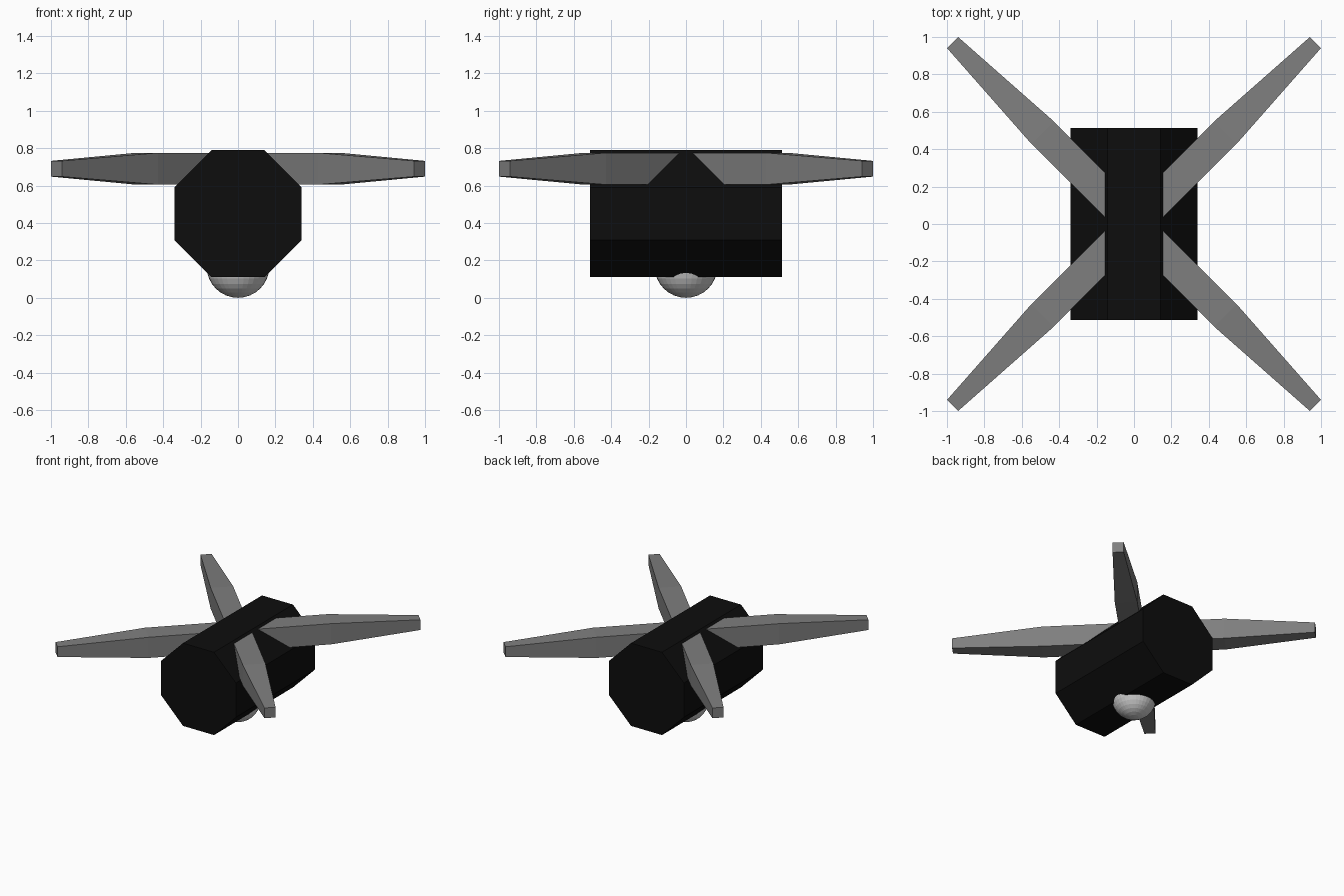
import bpy, math
from mathutils import Vector

if "Cube" in bpy.data.objects:
    bpy.data.objects.remove(bpy.data.objects["Cube"])


def material(name, value):
    m = bpy.data.materials.new(name)
    m.diffuse_color = (value, value, value, 1)
    m.use_nodes = True
    m.node_tree.nodes["Principled BSDF"].inputs["Base Color"].default_value = m.diffuse_color
    return m


BLACK = material("matte_black", 0.004)
GREY = material("mid_grey", 0.21)
LIGHT = material("light_grey", 0.6)


def loft(name, rings, mat):
    """Join matching rings of points into a closed solid."""
    n = len(rings[0])
    verts = [p for ring in rings for p in ring]
    faces = [tuple(range(n))[::-1],
             tuple(range(len(verts) - n, len(verts)))]
    for r in range(len(rings) - 1):
        for i in range(n):
            j = (i + 1) % n
            faces.append((r * n + i, r * n + j, r * n + n + j, r * n + n + i))
    mesh = bpy.data.meshes.new(name)
    mesh.from_pydata(verts, [], faces)
    mesh.materials.append(mat)
    obj = bpy.data.objects.new(name, mesh)
    bpy.context.collection.objects.link(obj)
    return obj


# Octagonal body lying along y
radius = 0.34 / math.cos(math.pi / 8)
angles = [math.pi / 8 + k * math.pi / 4 for k in range(8)]
loft("body", [[(radius * math.cos(a), y, 0.45 + radius * math.sin(a))
               for a in angles] for y in (0.513, -0.513)], BLACK)

# Four diagonal arms: straight at the root, tapered to a square tip
SECTIONS = [(0.0, 0.085), (0.69, 0.085), (1.372, 0.042)]
for k, label in enumerate(("back_right", "back_left", "front_left", "front_right")):
    a = math.radians(45 + 90 * k)
    along = Vector((math.cos(a), math.sin(a), 0))
    side = Vector((-math.sin(a), math.cos(a), 0))
    rings = []
    for d, h in SECTIONS:
        centre = along * d + Vector((0, 0, 0.69))
        rings.append([centre + side * (h * s) + Vector((0, 0, h * t))
                      for s, t in ((-1, -1), (1, -1), (1, 1), (-1, 1))])
    loft("arm_" + label, rings, GREY)

# Round camera dome sunk into the underside
bpy.ops.mesh.primitive_uv_sphere_add(segments=32, ring_count=16, radius=0.168,
                                     location=(0, 0, 0.168))
dome = bpy.context.object
dome.name = "camera_dome"
dome.data.materials.append(LIGHT)
